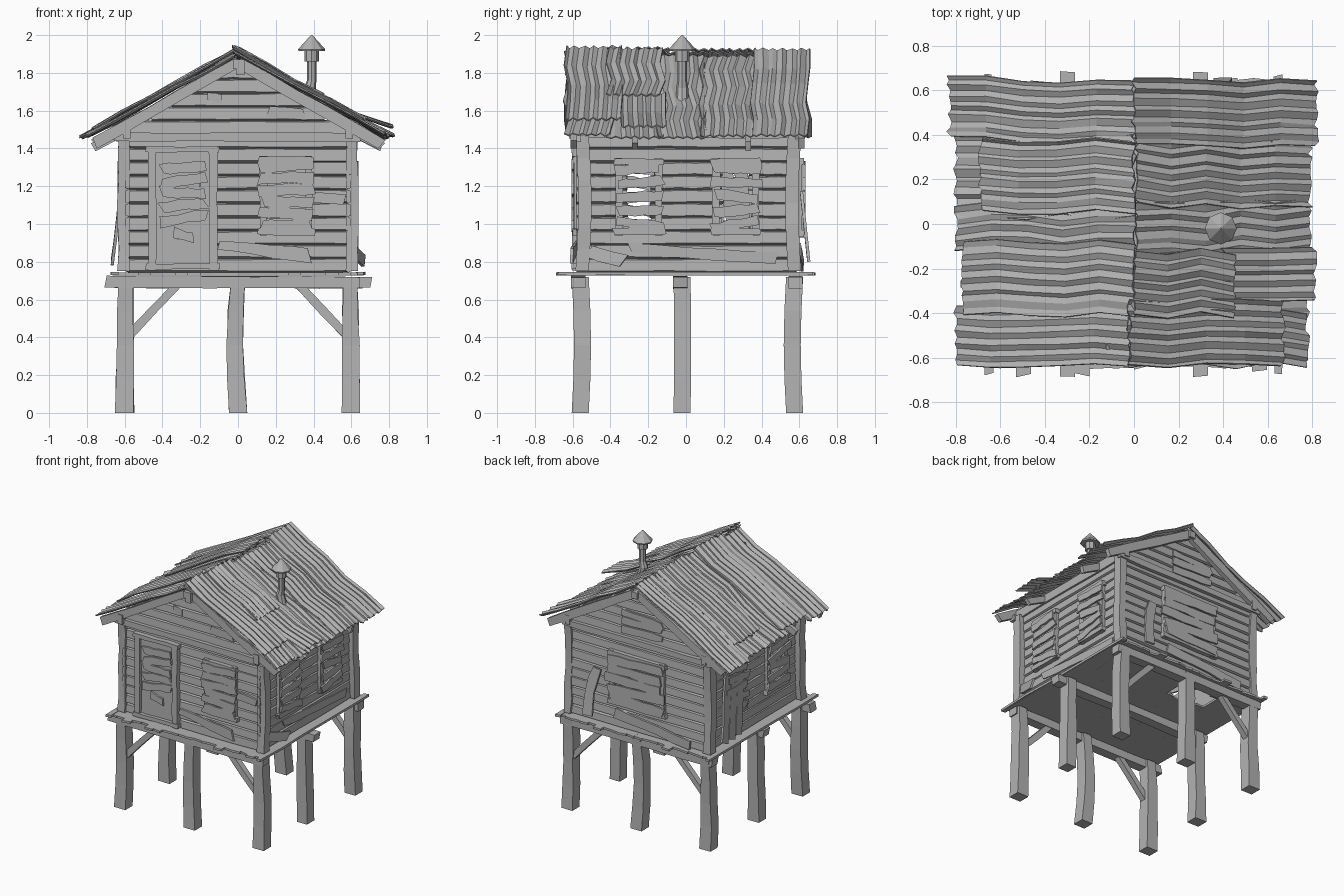
import bpy, bmesh, math, random
from mathutils import Vector as V

random.seed(7)
R = random.uniform
if "Cube" in bpy.data.objects:
    bpy.data.objects.remove(bpy.data.objects["Cube"])

grey = bpy.data.materials.new("weathered_grey")
grey.use_nodes = True
grey.diffuse_color = (0.45, 0.45, 0.45, 1)
grey.node_tree.nodes["Principled BSDF"].inputs["Base Color"].default_value = grey.diffuse_color


def finish(bm, name):
    bmesh.ops.recalc_face_normals(bm, faces=bm.faces)
    me = bpy.data.meshes.new(name)
    bm.to_mesh(me)
    bm.free()
    me.materials.append(grey)
    ob = bpy.data.objects.new(name, me)
    bpy.context.collection.objects.link(ob)
    return ob


def plank(bm, a, b, width, thick, out, segs=1, rough=0.0, jag=0.0, bow=(0, 0, 0), taper=1.0, inset=0.0):
    """Worn board from a to b; out is where its broad face looks, inset chamfers that face."""
    a, b, out, bow = V(a), V(b), V(out).normalized(), V(bow)
    d = (b - a).normalized()
    s = d.cross(out).normalized()
    n = s.cross(d)
    prev = None
    for i in range(segs + 1):
        t = i / segs
        c = a.lerp(b, t) + bow * math.sin(math.pi * t)
        w = width * (1 + (taper - 1) * t) / 2
        lo, hi = w + R(-rough, rough), w + R(-rough, rough)
        e = jag if i in (0, segs) else 0
        l, h = c - s * lo + d * R(-e, e), c + s * hi + d * R(-e, e)
        ring = [bm.verts.new(p) for p in (l - n * thick / 2, h - n * thick / 2,
                                          h + n * thick / 2 - s * inset, l + n * thick / 2 + s * inset)]
        if prev:
            for k in range(4):
                bm.faces.new((prev[k], prev[k - 1], ring[k - 1], ring[k]))
        else:
            bm.faces.new(ring)
        prev = ring
    bm.faces.new(prev[::-1])


# Wall planes: point from (along, height, offset outward) and outward direction
WALLS = {
    "front": (lambda u, z, o=0: V((u, -0.555 - o, z)), V((0, -1, 0))),
    "back": (lambda u, z, o=0: V((u, 0.58 + o, z)), V((0, 1, 0))),
    "left": (lambda u, z, o=0: V((0.585 + o, u, z)), V((1, 0, 0))),
    "right": (lambda u, z, o=0: V((-0.585 - o, u, z)), V((-1, 0, 0))),
}
WIN = (-0.25, 0.265)          # centres of the side windows
BASE, ROW, EAVE, PEAK = 0.745, 0.073, 1.475, 1.87


# Chamfered plank walls, split around the window openings
def wall(side):
    P, out = WALLS[side]
    gable = side in ("front", "back")
    bm = bmesh.new()
    z = BASE
    while z < (PEAK - 0.05 if gable else 1.53):
        half = 0.58
        if gable and z > EAVE - 0.01:
            half = 0.60 * (PEAK - z) / (PEAK - EAVE) - 0.03
        cuts = [-half, half]
        if not gable and 0.98 < z + ROW / 2 < 1.32:
            for c in WIN:
                cuts += [c - 0.075 + R(-.02, .02), c + 0.075 + R(-.02, .02)]
        cuts.sort()
        for u0, u1 in zip(cuts[::2], cuts[1::2]):
            plank(bm, P(u0, z + ROW / 2), P(u1, z + ROW / 2), ROW + 0.004, 0.022,
                  out + V((0, 0, 0.06)), 5, 0.003, inset=0.009)
        z += ROW
    finish(bm, side + "_wall")


for side in WALLS:
    wall(side)


# Boarded windows: frame plus crooked nailed boards
def window(side, c, z0, z1, half, boards, name, fill, tilt):
    P, out = WALLS[side]
    bm = bmesh.new()
    for s in (-1, 1):
        plank(bm, P(c + s * half, z0 - .02, .02), P(c + s * half, z1 + .02, .02), 0.04, 0.03, out, 3, .004)
    for z in (z0, z1):
        plank(bm, P(c - half - .03, z, .025), P(c + half + .03, z, .025), 0.035, 0.04, out, 3, .004, .01)
    step = (z1 - z0) / boards
    for i in range(boards):
        z = z0 + (i + 0.5) * step
        k = R(-tilt, tilt)
        plank(bm, P(c - half - R(0, .04), z - k, .045), P(c + half + R(0, .04), z + k, .045),
              step * fill, 0.014, out, 5, .006, .015)
    finish(bm, name)


window("front", 0.255, 0.96, 1.34, 0.12, 6, "front_window", 0.95, 0.008)
window("back", 0.0, 0.95, 1.33, 0.22, 5, "back_window", 0.92, 0.015)
for side in ("left", "right"):
    for i, c in enumerate(WIN):
        window(side, c, 0.96, 1.33, 0.105, 5, f"{side}_window_{i + 1}", 0.72, 0.02)

# Door with frame and nailed boards
P, out = WALLS["front"]
bm = bmesh.new()
for i in range(5):
    u = -0.405 + i * 0.058
    plank(bm, P(u, 0.77, .015), P(u, 1.38, .015), 0.058, 0.02, out, 4, .001)
finish(bm, "door")
bm = bmesh.new()
for u in (-0.455, -0.13):
    plank(bm, P(u, 0.755, .025), P(u, 1.40, .025), 0.045, 0.045, out, 5, .004)
for z in (0.775, 1.395):
    plank(bm, P(-0.49, z, .03), P(-0.10, z, .03), 0.03, 0.045, out, 4, .003, .01)
finish(bm, "door_frame")
bm = bmesh.new()
for z, k in ((1.30, .01), (1.23, .02), (1.165, -.008), (1.10, .012), (1.03, .02)):
    plank(bm, P(-0.41, z - k, .035), P(-0.17, z + k, .035), 0.055, 0.014, out, 5, .006, .02)
plank(bm, P(-0.33, .95, .035), P(-0.23, .92, .035), 0.05, 0.014, out, 2, .008, .02)
finish(bm, "door_boards")

# Loose, fallen and patch boards
bm = bmesh.new()
plank(bm, P(-0.11, 0.89, .02), P(0.38, 0.83, .05), 0.05, 0.016, out, 5, .005, .02, taper=1.6)
plank(bm, P(0.38, 1.14, .015), P(0.56, 1.13, .02), 0.06, 0.016, out, 3, .005, .015)
plank(bm, P(0.15, 1.59, .012), P(0.35, 1.58, .012), 0.06, 0.014, out, 3, .006, .02)
plank(bm, P(-0.16, 1.68, .012), P(-0.08, 1.66, .012), 0.04, 0.014, out, 2, .006, .01)
P, out = WALLS["back"]
plank(bm, P(0.40, 0.80, .07), P(0.34, 1.18, .03), 0.075, 0.016, out, 4, .006, .02, bow=(.02, 0, 0))
plank(bm, P(0.20, 0.86, .02), P(-0.45, 0.79, .035), 0.07, 0.016, out, 5, .006, .02)
for z in (1.53, 1.60, 1.66):
    plank(bm, P(0.14, z, .015), P(-0.22, z + R(-.02, .02), .015), 0.05, 0.014, out, 4, .008, .02)
P, out = WALLS["left"]
plank(bm, P(-0.52, 0.86, .03), P(-0.33, 0.80, .08), 0.07, 0.016, out, 3, .006, .02)
plank(bm, P(-0.30, 0.87, .012), P(0.48, 0.82, .012), 0.06, 0.014, out, 5, .006, .02)
P, out = WALLS["right"]
for u in (0.31, 0.39, 0.47):
    plank(bm, P(u, 0.80, .08), P(u - 0.11, 1.40, .03), 0.075, 0.016, out, 5, .006, .02, bow=(.01, -.02, 0))
finish(bm, "loose_boards")

# Corner posts, wall plates and gable trim
bm = bmesh.new()
for x in (-0.605, 0.605):
    for y in (-0.55, 0.575):
        plank(bm, (x, y, 0.75), (x, y, 1.47), 0.06, 0.07, (0, 1, 0), 6, .007,
              bow=(0, math.copysign(.015, -y), 0))
finish(bm, "corner_posts")
bm = bmesh.new()
for y in (-0.575, 0.60):
    plank(bm, (-0.65, y, 1.46), (0.65, y, 1.46), 0.045, 0.04, (0, 1, 0), 6, .004, .01)
for x in (-0.59, 0.59):
    plank(bm, (x, -0.62, 1.49), (x, 0.63, 1.49), 0.07, 0.04, (1, 0, 0), 4, .004)
finish(bm, "wall_plates")
bm = bmesh.new()
for y in (-0.595, 0.61):
    for s in (-1, 1):
        plank(bm, (0, y, 1.855), (s * 0.76, y, 1.425), 0.06, 0.035, (0, 1, 0), 5, .004, .01)
finish(bm, "rafters")
bm = bmesh.new()
plank(bm, (0, -0.64, 1.845), (0, 0.645, 1.845), 0.05, 0.05, (0, 0, 1), 4, .004)
plank(bm, (0.01, -0.625, 1.79), (0.01, -0.625, 1.87), 0.045, 0.03, (0, 1, 0), 2, .004)
for y in (-0.27, 0.33):
    for s in (-1, 1):
        plank(bm, (s * .55, y, 1.52), (s * .76, y, 1.41), 0.045, 0.03, (0, 1, 0), 1, .004, .01)
finish(bm, "ridge_and_eave_beams")


# Corrugated roof sheets: side, x range, y range, lift above the rafters, raised lower end
def sheet(name, s, x0, x1, y0, y1, lift, tip=0.0):
    bm = bmesh.new()
    waves = max(2, round((y1 - y0) / 0.05)) * 2
    cols = max(2, round((x1 - x0) / 0.17))
    sway = [R(-.018, .018) for _ in range(cols + 1)]
    dip = [R(-.009, .009) for _ in range(cols + 1)]
    rows = []
    for j in range(waves + 1):
        e, crest, shift = R(-.012, .012), (-1) ** j * R(.004, .009), R(-.006, .006)
        row = []
        for i in range(cols + 1):
            t = i / cols
            x = x0 + (x1 - x0) * t
            z = 1.905 - 0.575 * x + 0.02 * (x / 0.8) ** 2 + lift + tip * t * t + dip[i]
            z += crest + R(-.001, .001)
            y = y0 + (y1 - y0) * j / waves + sway[i] + shift + R(-.002, .002)
            row.append(bm.verts.new((s * (x + (e if i in (0, cols) else 0)), y, z)))
        rows.append(row)
    for a, b in zip(rows, rows[1:]):
        for i in range(cols):
            bm.faces.new((a[i], a[i + 1], b[i + 1], b[i]))
    ob = finish(bm, name)
    mod = ob.modifiers.new("thickness", "SOLIDIFY")
    mod.thickness = 0.007
    mod.offset = 0


SHEETS = [
    (-1, 0, .83, .38, .655, .01), (-1, 0, .80, .03, .40, -.005), (-1, 0, .69, .06, .39, .025),
    (-1, 0, .80, -.12, .08, .005), (-1, 0, .77, -.41, -.09, .025), (-1, .02, .80, -.65, -.38, .0),
    (1, 0, .82, .35, .65, .015), (1, .01, .79, .08, .37, -.005), (1, .01, .79, -.16, .10, -.01),
    (1, 0, .78, -.43, -.13, -.01), (1, 0, .45, -.41, -.13, .03), (1, .40, .81, -.36, -.12, .01, .05),
    (1, -.02, .78, -.63, -.40, -.005), (1, -.02, .67, -.645, -.35, .02),
]
for i, data in enumerate(SHEETS):
    sheet(f"roof_sheet_{i + 1}", *data)

# Chimney: bent pipe, collar and pointed cap
bm = bmesh.new()


def ring_stack(cx, cy, stack, sides=8):
    prev = None
    for z, r, dx in stack:
        ring = [bm.verts.new((cx + dx + r * math.cos(math.tau * k / sides),
                              cy + r * math.sin(math.tau * k / sides), z)) for k in range(sides)]
        if prev:
            for k in range(sides):
                bm.faces.new((prev[k - 1], prev[k], ring[k], ring[k - 1]))
        else:
            bm.faces.new(ring[::-1])
        prev = ring
    bm.faces.new(prev)


ring_stack(0.39, -0.02, [(1.64, .035, .01), (1.72, .032, -.01), (1.76, .025, 0), (1.86, .025, 0),
                         (1.86, .038, 0), (1.92, .038, 0)])
ring_stack(0.39, -0.02, [(1.915, .07, 0), (1.925, .072, 0), (2.0, .004, 0)])
finish(bm, "chimney")

# Floor deck with ragged ends and a broken patch near the back
bm = bmesh.new()
count = 20
for i in range(count):
    x = -0.63 + 1.26 * i / (count - 1)
    y0, y1 = -0.635 - R(0, .02), 0.635 + R(0, .02)
    if i in (2, 5, 6, 14):
        y0 = -0.68
    if i in (5, 14):
        y1 = 0.68
    spans = [(y0, 0.29 + R(-.05, .05)), (0.47 + R(-.04, .03), y1)] if -.38 < x < -.05 else [(y0, y1)]
    for p, q in spans:
        plank(bm, (x, p, 0.735), (x, q, 0.735), 0.067, 0.016, (0, 0, 1), 3, .001, .01)
finish(bm, "floor_deck")
bm = bmesh.new()
for x in (-0.655, 0.65):
    plank(bm, (x, -0.67, 0.738), (x, 0.67, 0.738), 0.04, 0.018, (0, 0, 1), 5, .005, .01)
finish(bm, "deck_edging")

# Floor beams
bm = bmesh.new()
for y, x0, x1 in ((-0.57, -.70, .64), (-0.03, -.68, .71), (0.58, -.66, .66)):
    plank(bm, (x0, y, 0.693), (x1, y, 0.69), 0.06, 0.075, (0, 1, 0), 5, .004, .01)
finish(bm, "floor_beams")

# Stilts around the edge, with diagonal braces front and back
bm = bmesh.new()
for x in (-0.6, 0, 0.6):
    for y in (-0.56, -0.02, 0.575):
        if x or abs(y) > 0.1:
            bow = (0 if x else -.015, -.022 * y, 0)
            plank(bm, (x, y, 0), (x * .99, y, 0.72), 0.094, 0.09, (0, 1, 0), 4, .005, 0, bow, 0.82)
finish(bm, "stilts")
bm = bmesh.new()
for y in (-0.56, 0.575):
    for s in (-1, 1):
        plank(bm, (s * 0.585, y, 0.40), (s * 0.31, y, 0.69), 0.045, 0.045, (0, 1, 0), 2, .003)
finish(bm, "braces")
